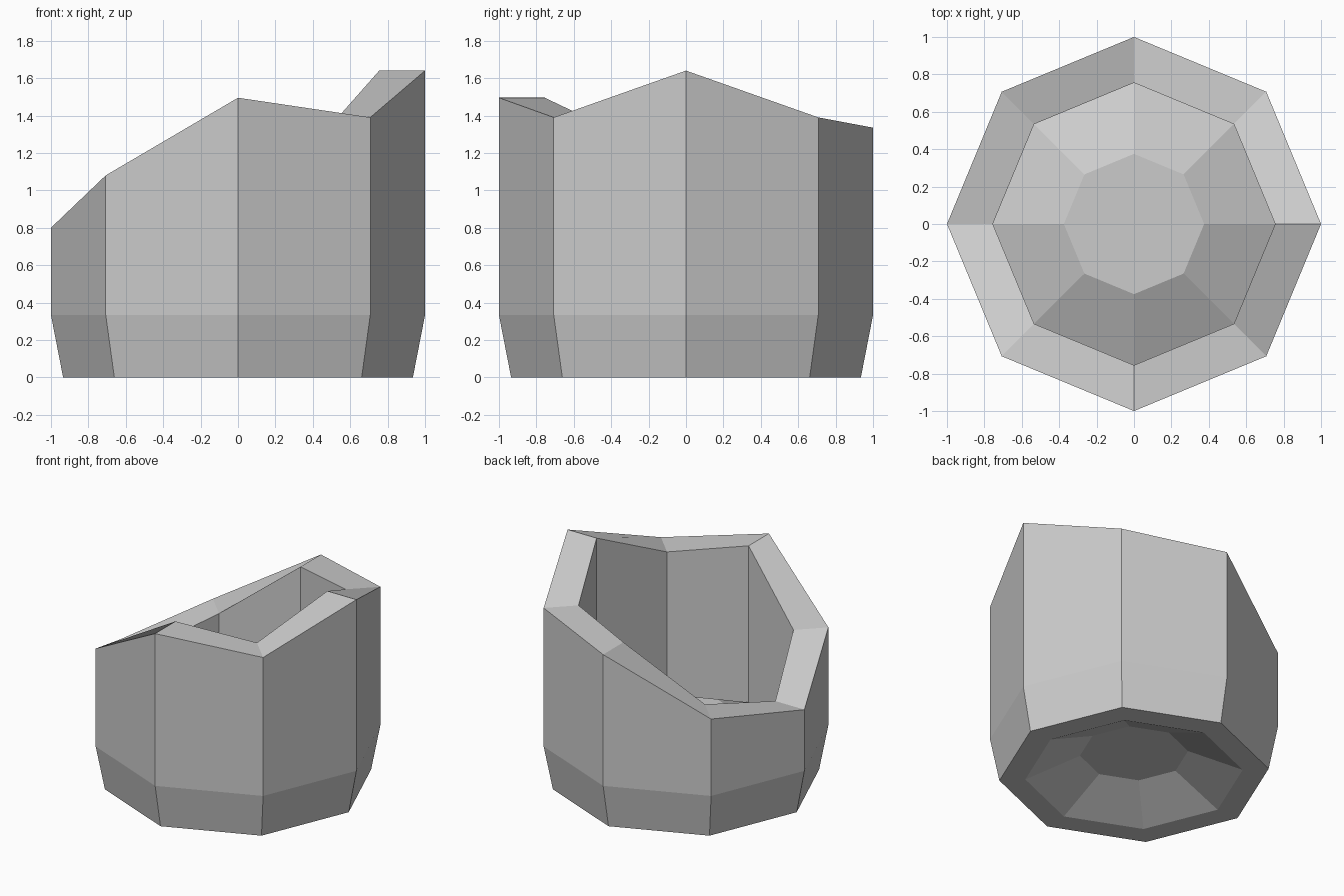
import bpy, bmesh, math

if "Cube" in bpy.data.objects:
    bpy.data.objects.remove(bpy.data.objects["Cube"])

SIDES = 8
# Height of the broken rim at each corner, counter-clockwise from +x
RIM = [1.64, 1.39, 1.335, 0.92, 0.80, 1.08, 1.495, 1.39]
# Cross-section (radius, height) from under the base, over the rim, to the raised floor
# None means the broken rim height of that corner
PROFILE = [(0.375, 0.17), (0.755, 0.0), (0.935, 0.0), (1.0, 0.333), (1.0, None),
           (0.755, None), (0.755, 0.30), (0.375, 0.47)]

clay = bpy.data.materials.new("grey_clay")
clay.diffuse_color = (0.6, 0.6, 0.6, 1)
clay.use_nodes = True
clay.node_tree.nodes["Principled BSDF"].inputs["Base Color"].default_value = clay.diffuse_color

bm = bmesh.new()
rings = []
for radius, height in PROFILE:
    ring = []
    for i in range(SIDES):
        a = 2 * math.pi * i / SIDES
        z = RIM[i] if height is None else height
        ring.append(bm.verts.new((radius * math.cos(a), radius * math.sin(a), z)))
    rings.append(ring)

# Walls, rim and sloping floor faces
for low, high in zip(rings, rings[1:]):
    for i in range(SIDES):
        j = (i + 1) % SIDES
        bm.faces.new((low[i], low[j], high[j], high[i]))

# Flat centres of the base and the floor
bm.faces.new(list(reversed(rings[0])))
bm.faces.new(rings[-1])
bmesh.ops.recalc_face_normals(bm, faces=bm.faces)

mesh = bpy.data.meshes.new("broken_pot")
bm.to_mesh(mesh)
bm.free()
mesh.materials.append(clay)
pot = bpy.data.objects.new("broken_pot", mesh)
bpy.context.collection.objects.link(pot)
